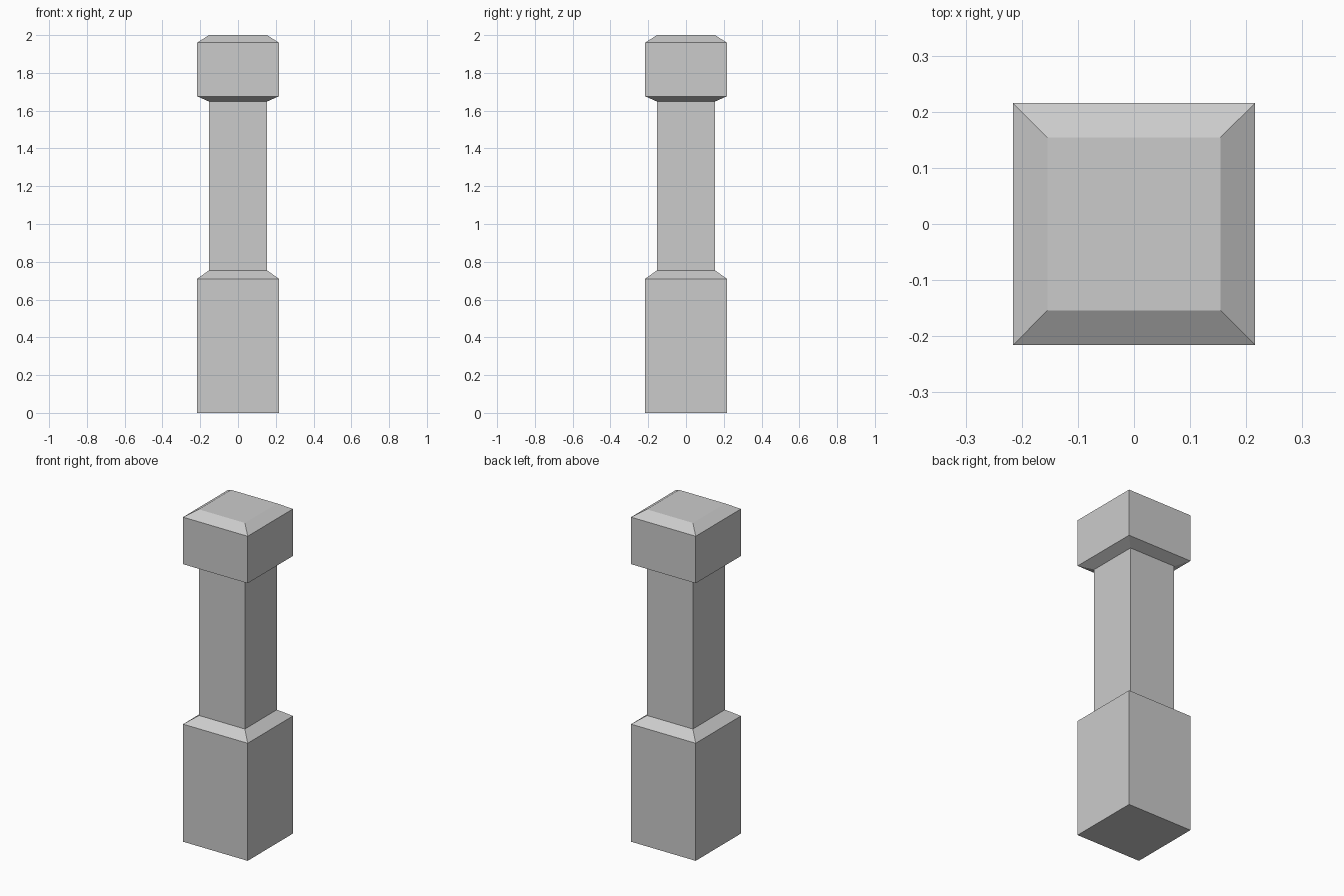
import bpy, bmesh

if "Cube" in bpy.data.objects:
    bpy.data.objects.remove(bpy.data.objects["Cube"])

# Square cross-sections up the pillar: (half width, height)
PROFILE = [
    (0.216, 0.0), (0.216, 0.71),      # base block
    (0.153, 0.755), (0.153, 1.648),   # sloped shoulder and shaft
    (0.216, 1.676), (0.216, 1.96),    # flared cap
    (0.154, 2.0),                     # bevelled top
]
CORNERS = [(-1, -1), (1, -1), (1, 1), (-1, 1)]


def square_loft(name, profile):
    bm = bmesh.new()
    rings = [[bm.verts.new((x * w, y * w, z)) for x, y in CORNERS] for w, z in profile]
    for low, high in zip(rings, rings[1:]):
        for i in range(4):
            j = (i + 1) % 4
            bm.faces.new((low[i], low[j], high[j], high[i]))
    bm.faces.new(rings[0][::-1])
    bm.faces.new(rings[-1])
    mesh = bpy.data.meshes.new(name)
    bm.to_mesh(mesh)
    bm.free()
    obj = bpy.data.objects.new(name, mesh)
    bpy.context.collection.objects.link(obj)
    return obj


# Square pillar with base, shaft and cap in one closed surface
square_loft("pillar", PROFILE)
